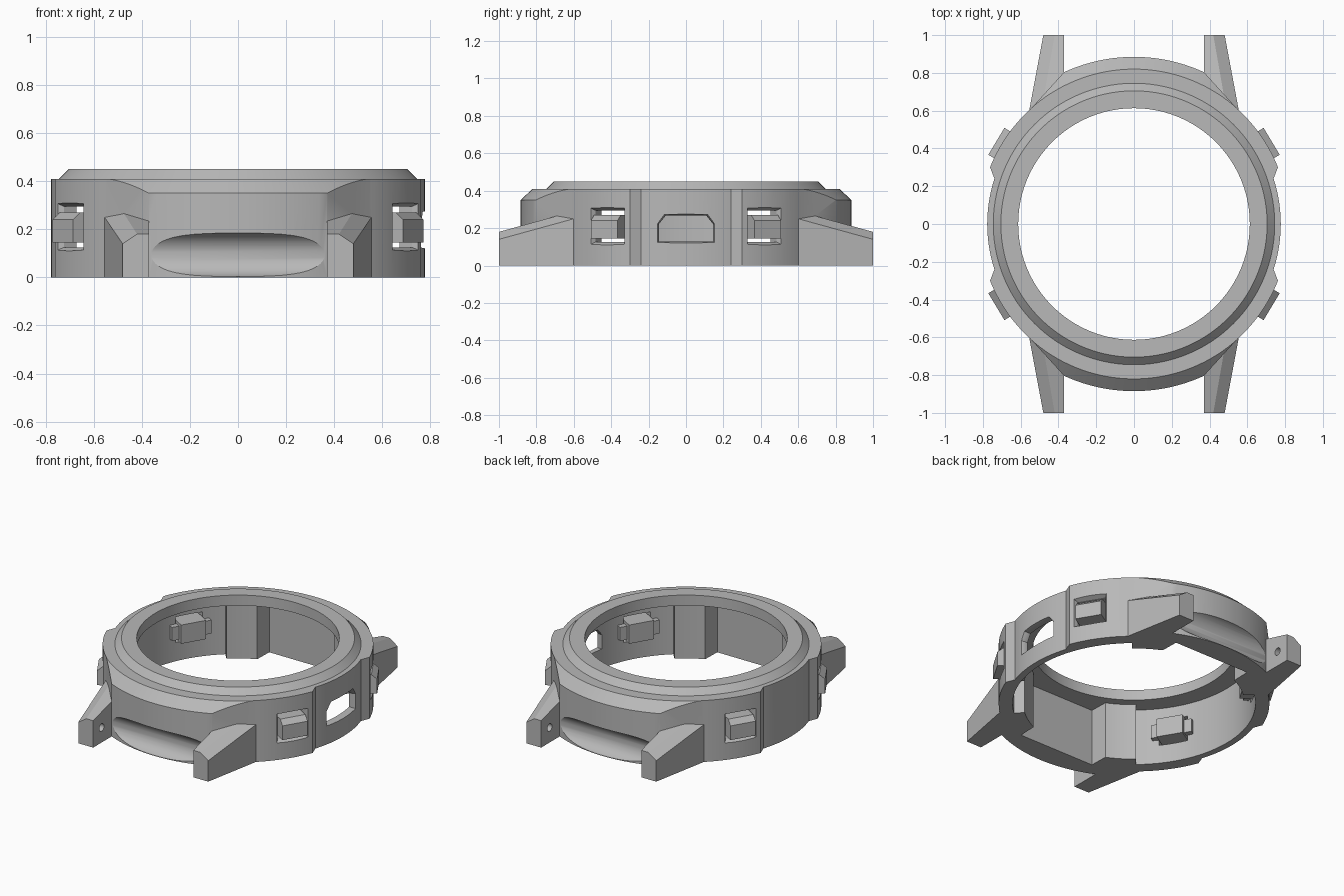
import bpy
import bmesh
from math import sin, cos, pi, radians
from mathutils import Matrix

cube = bpy.data.objects.get("Cube")
if cube:
    bpy.data.objects.remove(cube, do_unlink=True)

grey = bpy.data.materials.new("case grey")
grey.use_nodes = True
grey.diffuse_color = (0.48, 0.48, 0.48, 1)
grey.node_tree.nodes["Principled BSDF"].inputs["Base Color"].default_value = (0.48, 0.48, 0.48, 1)


def loft(name, sections, turn=0):
    """Capped solid through matching loops of points, turned about z."""
    bm = bmesh.new()
    loops = [[bm.verts.new(p) for p in s] for s in sections]
    n = len(loops[0])
    for a, b in zip(loops, loops[1:]):
        for i in range(n):
            j = (i + 1) % n
            bm.faces.new((a[i], a[j], b[j], b[i]))
    bm.faces.new(loops[0])
    bm.faces.new(loops[-1])
    bmesh.ops.recalc_face_normals(bm, faces=bm.faces)
    bm.transform(Matrix.Rotation(turn, 4, 'Z'))
    mesh = bpy.data.meshes.new(name)
    bm.to_mesh(mesh)
    bm.free()
    mesh.materials.append(grey)
    obj = bpy.data.objects.new(name, mesh)
    bpy.context.collection.objects.link(obj)
    return obj


def ring(r, z, n=144):
    return [(r * cos(2 * pi * i / n), r * sin(2 * pi * i / n), z) for i in range(n)]


def arc(r, start, end, n=14):
    angles = [radians(start + (end - start) * i / n) for i in range(n + 1)]
    return [(r * cos(a), r * sin(a)) for a in angles]


def prism(name, quarter, z0, z1):
    """Vertical prism whose outline mirrors one quarter in x and y."""
    outline = []
    for sx, sy in ((1, 1), (-1, 1), (-1, -1), (1, -1)):
        pts = [(sx * x, sy * y) for x, y in quarter]
        for p in (pts if sx * sy > 0 else pts[::-1]):
            if all((p[0] - q[0]) ** 2 + (p[1] - q[1]) ** 2 > 1e-8 for q in outline):
                outline.append(p)
    return loft(name, [[(x, y, z) for x, y in outline] for z in (z0, z1)])


def rod(name, r, x, y, z, n=48):
    """Cylinder along x from -x to x."""
    return loft(name, [[(s, y + r * cos(2 * pi * i / n), z + r * sin(2 * pi * i / n))
                        for i in range(n)] for s in (-x, x)])


def rect(x, half, z0, z1):
    return [(x, -half, z0), (x, half, z0), (x, half, z1), (x, -half, z1)]


def combine(obj, other, operation):
    mod = obj.modifiers.new("cut", 'BOOLEAN')
    mod.operation = operation
    mod.solver = 'EXACT'
    mod.object = other
    bpy.context.view_layer.objects.active = obj
    bpy.ops.object.modifier_apply(modifier=mod.name)
    bpy.data.objects.remove(other, do_unlink=True)


# Case: turned blank trimmed to the stepped outline
case = loft("watch_case", [ring(r, z) for r, z in
            ((0.885, 0), (0.885, 0.35), (0.82, 0.41), (0.745, 0.41), (0.705, 0.45))])
combine(case, prism("outline", arc(0.777, 0, 18) + arc(0.819, 21.5, 48)
                    + [(0.37, 0.804), (0.37, 0.95), (0, 0.95)], -0.1, 0.6), 'INTERSECT')

# Hollow interior with corner posts, flat end pockets and the top opening
combine(case, prism("cavity", arc(0.735, 0, 49) + arc(0.67, 49, 65)
                    + [(0.28, 0.73), (0, 0.73)], -0.1, 0.38), 'DIFFERENCE')
combine(case, loft("opening", [ring(0.613, 0.2), ring(0.613, 0.6)]), 'DIFFERENCE')

# Strap scoops at both ends
for side in (-1, 1):
    combine(case, rod("scoop", 0.092, 0.4, side * 0.9, 0.094), 'DIFFERENCE')

# Four tapered lugs
tip = [(0.37, 0), (0.48, 0), (0.48, 0.14), (0.42, 0.18), (0.37, 0.18)]
root = [(0.37, 0), (0.555, 0), (0.555, 0.25), (0.49, 0.29), (0.37, 0.29)]
for sx in (-1, 1):
    for sy in (-1, 1):
        combine(case, loft("lug", [[(sx * x, sy * y, z) for x, z in section]
                                   for section, y in ((tip, 1), (root, 0.6))]), 'UNION')

# Strap pin holes in the inner lug faces
for side in (-1, 1):
    combine(case, rod("pin_hole", 0.025, 0.42, side * 0.91, 0.1, 20), 'DIFFERENCE')

# Buttons with bevelled windows and inner catches
for angle in (31, 149, 211, 329):
    turn = radians(angle)
    combine(case, loft("window", [rect(0.66, 0.09, 0.125, 0.295),
                                  rect(0.79, 0.09, 0.125, 0.295),
                                  rect(0.86, 0.132, 0.09, 0.33)], turn), 'DIFFERENCE')
    loft("button", [rect(0.66, 0.083, 0.145, 0.27), rect(0.815, 0.083, 0.145, 0.27),
                    rect(0.85, 0.083, 0.145, 0.24)], turn)
    loft("button_catch", [rect(0.69, 0.13, 0.16, 0.25), rect(0.735, 0.13, 0.16, 0.25)], turn)

# Port on one side, bevelled outward
port = [(-0.16, -0.08), (0.16, -0.08), (0.16, 0.025), (0.12, 0.075), (-0.12, 0.075), (-0.16, 0.025)]
combine(case, loft("port", [[(x, y * s, 0.2 + z * s) for y, z in port]
                            for x, s in ((0.6, 0.9), (0.745, 0.9), (0.79, 1.03))]), 'DIFFERENCE')

# Smooth the round walls, keep the edges crisp
bpy.ops.object.select_all(action='DESELECT')
case.select_set(True)
bpy.context.view_layer.objects.active = case
bpy.ops.object.shade_smooth_by_angle(angle=radians(25))
